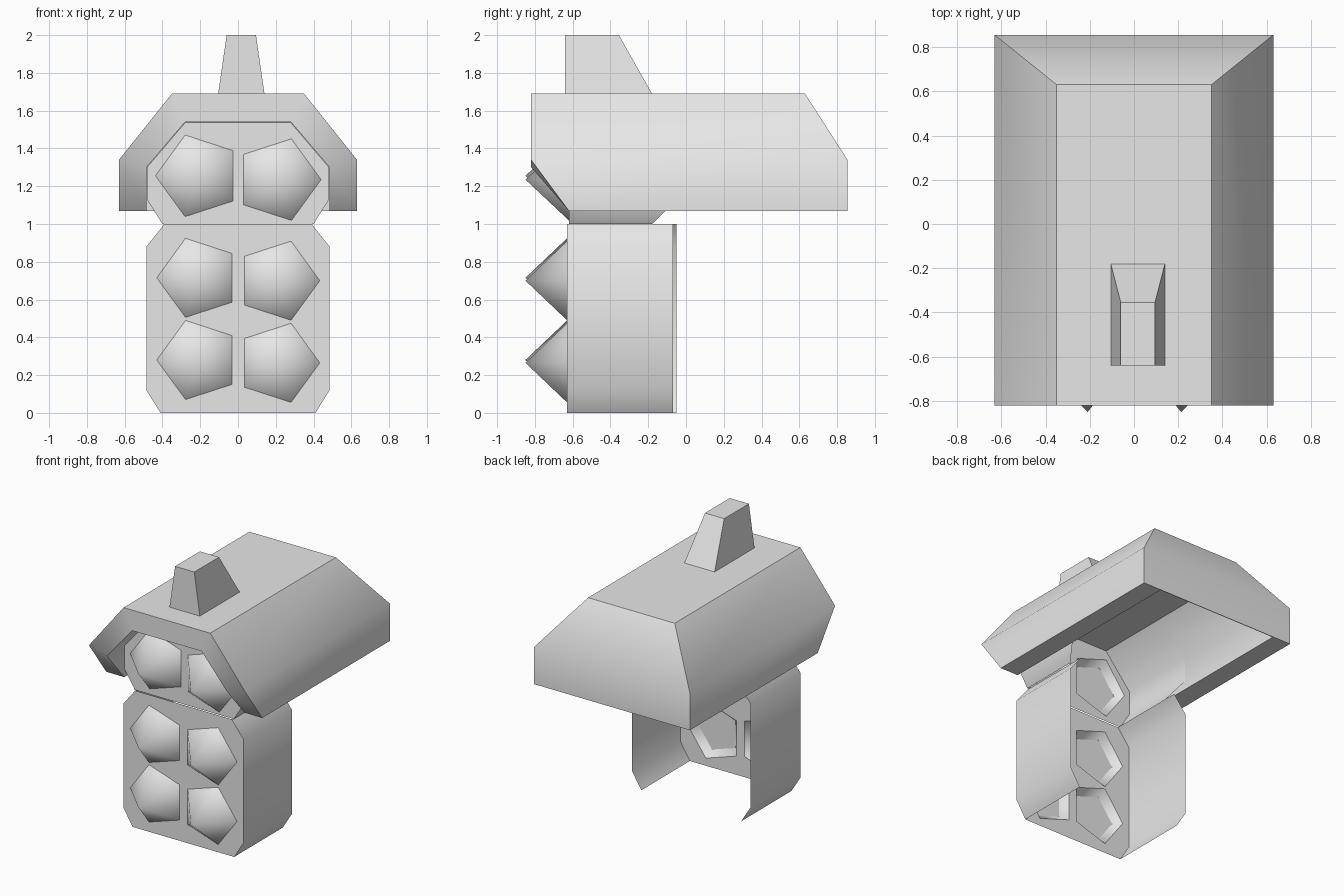
import bpy, bmesh, math

cube = bpy.data.objects.get("Cube")
if cube:
    bpy.data.objects.remove(cube, do_unlink=True)

grey = bpy.data.materials.new("plain grey")
grey.use_nodes = True
grey.diffuse_color = (0.8, 0.8, 0.8, 1)
grey.node_tree.nodes["Principled BSDF"].inputs["Base Color"].default_value = (0.8, 0.8, 0.8, 1)


def finish(bm, name, angle):
    """Turn a bmesh into a named object, smooth below the angle."""
    bmesh.ops.recalc_face_normals(bm, faces=bm.faces[:])
    mesh = bpy.data.meshes.new(name)
    bm.to_mesh(mesh)
    bm.free()
    mesh.materials.append(grey)
    ob = bpy.data.objects.new(name, mesh)
    bpy.context.collection.objects.link(ob)
    bpy.ops.object.select_all(action='DESELECT')
    ob.select_set(True)
    bpy.context.view_layer.objects.active = ob
    if angle:
        bpy.ops.object.shade_smooth_by_angle(angle=math.radians(angle))
    return ob


def arch(bm, half, ys):
    """Mirrored row of vertices: up the left side, down the right side."""
    left = [bm.verts.new((x, y, z)) for (x, z), y in zip(half, ys)]
    right = [bm.verts.new((-x, y, z)) for (x, z), y in zip(half, ys)]
    return left + right[::-1]


def strip(bm, a, b):
    for i in range(len(a) - 1):
        bm.faces.new((a[i], a[i + 1], b[i + 1], b[i]))


def pentagon(x, z, r):
    """Regular pentagon pointing away from the centre line."""
    start = 0 if x > 0 else math.pi
    turns = [start + i * math.tau / 5 for i in range(5)]
    return [(x + r * math.cos(t), z + r * math.sin(t)) for t in turns]


# Hood: hollow, with sloped back and cut-back front tips
bm = bmesh.new()
outer = [(0.63, 1.07), (0.63, 1.34), (0.35, 1.69)]
inner = [(0.485, 1.07), (0.485, 1.30), (0.28, 1.54)]
front_y = [-0.62, -0.82, -0.82]
of, ob_ = arch(bm, outer, front_y), arch(bm, outer, [0.855, 0.855, 0.63])
nf, nb = arch(bm, inner, front_y), arch(bm, inner, [0.85, 0.85, 0.72])
strip(bm, of, ob_)
strip(bm, nf, nb)
strip(bm, of, nf)
for back in (ob_, nb):
    bm.faces.new((back[0], back[1], back[4], back[5]))
    bm.faces.new((back[1], back[2], back[3], back[4]))
for i in (0, 5):
    bm.faces.new((of[i], ob_[i], nb[i], nf[i]))
bm.faces.new((ob_[0], ob_[5], nb[5], nb[0]))
finish(bm, "hood", 41)

# Chimney: tapered block with an upright front
bm = bmesh.new()
rings = []
for x0, x1, y1, z in ((-0.105, 0.14, -0.18, 1.69), (-0.06, 0.095, -0.355, 2.0)):
    rings.append([bm.verts.new((x, y, z)) for x, y in
                  ((x0, -0.64), (x1, -0.64), (x1, y1), (x0, y1))])
    bm.faces.new(rings[-1])
strip(bm, rings[0] + rings[0][:1], rings[1] + rings[1][:1])
finish(bm, "chimney", 0)


def body(name, half, y, backs, studs, r, roof):
    """Front plate with pentagon holes, and side walls open to the back."""
    bm = bmesh.new()
    rim = arch(bm, half, [y] * 4)
    loops = [rim]
    for x, z in studs:
        loops.append([bm.verts.new((px, y, pz)) for px, pz in pentagon(x, z, r)])
    edges = [bm.edges.new((loop[i - 1], loop[i])) for loop in loops for i in range(len(loop))]
    bmesh.ops.triangle_fill(bm, use_beauty=True, use_dissolve=False,
                            edges=edges, normal=(0, -1, 0))
    rear = arch(bm, half, backs)
    for v in rear[:4]:
        v.co.y -= 0.02 if not roof else 0
    strip(bm, rim[:4], rear[:4])
    strip(bm, rim[4:], rear[4:])
    if roof:
        bm.faces.new((rim[3], rim[4], rear[4], rear[3]))
    finish(bm, name, 41)

    # Pointed studs, hollow behind with a recessed flat plate
    for n, (x, z) in enumerate(studs, 1):
        bm = bmesh.new()
        apex = bm.verts.new((x, -0.85, z))
        ring = [bm.verts.new((px, y, pz)) for px, pz in pentagon(x, z, r)]
        for i in range(5):
            bm.faces.new((ring[i - 1], ring[i], apex))
        depth = 0.05
        small = r * (1 - depth / (y + 0.85))
        bm.faces.new([bm.verts.new((px, y - depth, pz)) for px, pz in pentagon(x, z, small)])
        finish(bm, f"{name}_stud_{n}", 60)


# Lower body with four studs
body("lower_body", [(0.41, 0), (0.485, 0.12), (0.485, 0.88), (0.39, 1.0)], -0.63,
     [-0.05] * 4,
     [(-0.21, 0.715), (0.213, 0.70), (-0.21, 0.28), (0.213, 0.265)], 0.22, False)

# Upper body with two studs, tucked under the hood
body("upper_body", [(0.40, 1.0), (0.482, 1.13), (0.482, 1.30), (0.279, 1.538)], -0.62,
     [-0.18, -0.05, -0.05, -0.05],
     [(-0.21, 1.255), (0.213, 1.235)], 0.227, True)
